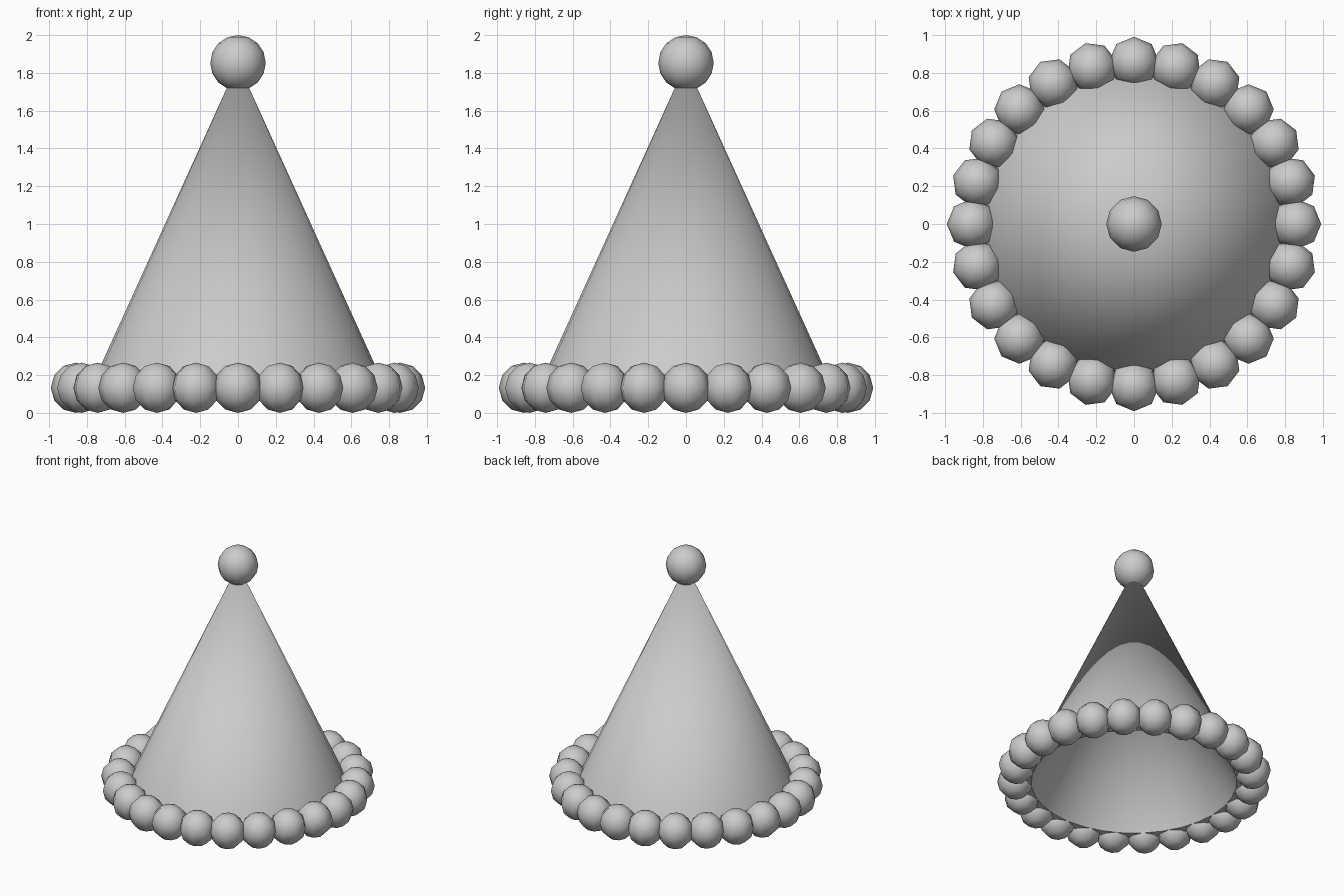
import bpy, bmesh, math
from mathutils import Matrix

cube = bpy.data.objects.get("Cube")
if cube:
    bpy.data.objects.remove(cube, do_unlink=True)

grey = bpy.data.materials.new("plain_grey")
grey.use_nodes = True
grey.diffuse_color = (0.6, 0.6, 0.6, 1)
grey.node_tree.nodes["Principled BSDF"].inputs["Base Color"].default_value = (0.6, 0.6, 0.6, 1)


def finish(name, bm, angle):
    """Turn a bmesh into a smooth shaded grey object."""
    bmesh.ops.recalc_face_normals(bm, faces=bm.faces)
    mesh = bpy.data.meshes.new(name)
    bm.to_mesh(mesh)
    bm.free()
    mesh.materials.append(grey)
    obj = bpy.data.objects.new(name, mesh)
    bpy.context.collection.objects.link(obj)
    bpy.ops.object.select_all(action="DESELECT")
    obj.select_set(True)
    bpy.context.view_layer.objects.active = obj
    bpy.ops.object.shade_smooth_by_angle(angle=math.radians(angle))


# Hollow cone: outer wall, flat rim and inner wall turned round z
profile = [(0, 1.85), (0.802, 0.085), (0.742, 0.085), (0, 1.45)]
bm = bmesh.new()
verts = [bm.verts.new((r, 0, z)) for r, z in profile]
edges = [bm.edges.new(pair) for pair in zip(verts, verts[1:])]
bmesh.ops.spin(bm, geom=verts + edges, cent=(0, 0, 0), axis=(0, 0, 1),
               angle=math.tau, steps=32)
bmesh.ops.remove_doubles(bm, verts=bm.verts, dist=0.0001)
finish("hat_cone", bm, 40)

# Pompom on the tip
bm = bmesh.new()
bmesh.ops.create_uvsphere(bm, u_segments=12, v_segments=8, radius=0.147,
                          matrix=Matrix.Translation((0, 0, 1.853)))
finish("tip_ball", bm, 60)

# Ring of low-poly balls round the brim, each with a corner pointing outwards
count = 24
for i in range(count):
    turn = Matrix.Rotation(math.tau * i / count, 4, "Z")
    bm = bmesh.new()
    bmesh.ops.create_uvsphere(bm, u_segments=8, v_segments=6, radius=0.133,
                              matrix=turn @ Matrix.Translation((0.858, 0, 0.133)))
    finish(f"brim_ball_{i + 1}", bm, 60)
